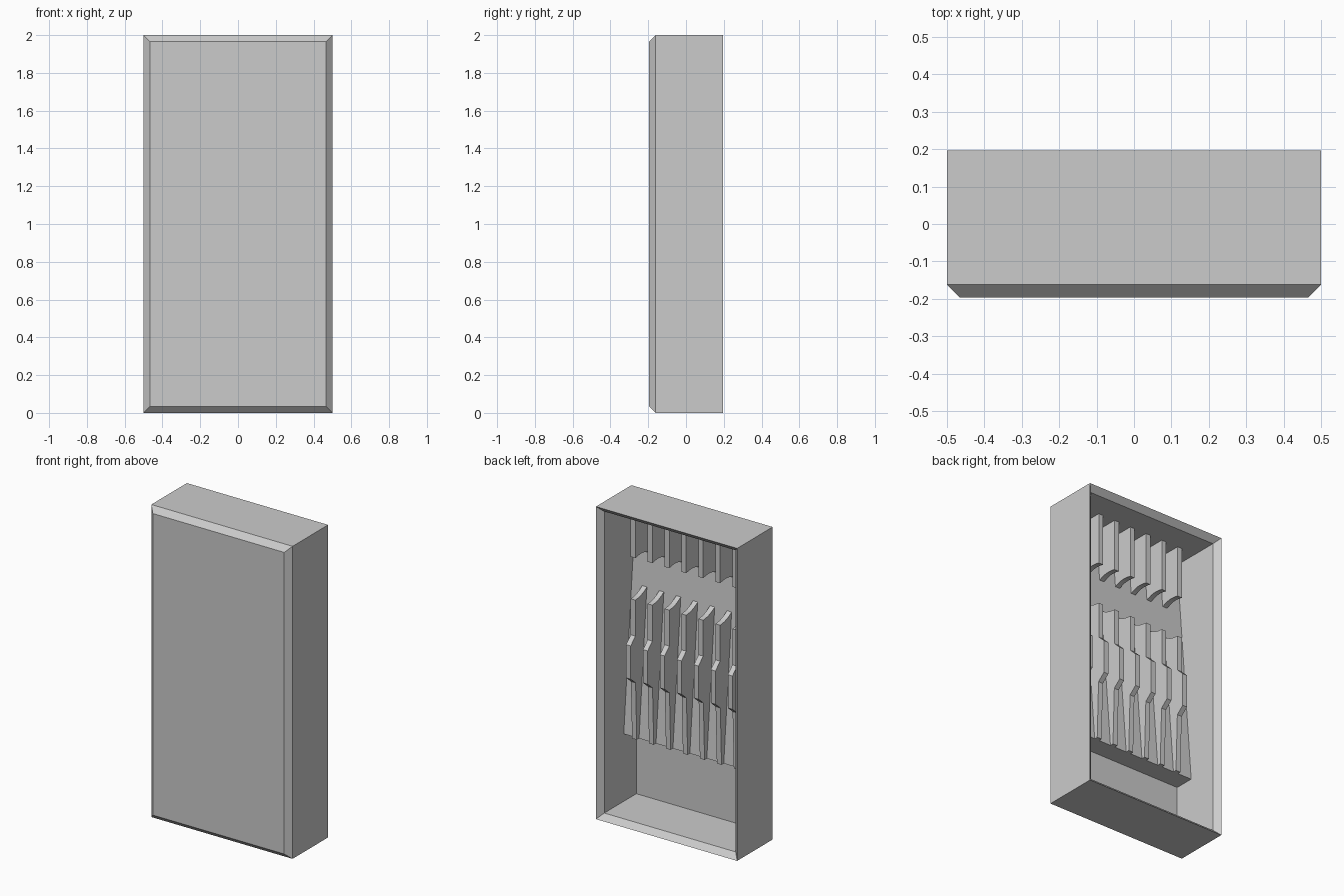
import bpy
import bmesh
from math import sin, pi

cube = bpy.data.objects.get("Cube")
if cube:
    bpy.data.objects.remove(cube, do_unlink=True)

grey = bpy.data.materials.new("light_grey")
grey.use_nodes = True
grey.diffuse_color = (0.6, 0.6, 0.6, 1)
grey.node_tree.nodes["Principled BSDF"].inputs["Base Color"].default_value = (0.6, 0.6, 0.6, 1)

WALL = 0.035            # wall thickness and chamfer size
HALF_W, HEIGHT, HALF_D = 0.5, 2.0, 0.197
FLOOR_Y = -HALF_D + WALL
CEILING = HEIGHT - WALL


def finish(name, bm):
    bmesh.ops.recalc_face_normals(bm, faces=bm.faces)
    mesh = bpy.data.meshes.new(name)
    bm.to_mesh(mesh)
    bm.free()
    mesh.materials.append(grey)
    obj = bpy.data.objects.new(name, mesh)
    bpy.context.collection.objects.link(obj)
    return obj


def loft(name, rings):
    """Skin matching rings of points and cap both ends."""
    bm = bmesh.new()
    loops = [[bm.verts.new(p) for p in ring] for ring in rings]
    for a, b in zip(loops, loops[1:]):
        for i in range(len(a)):
            j = (i + 1) % len(a)
            bm.faces.new((a[i], a[j], b[j], b[i]))
    bm.faces.new(loops[0])
    bm.faces.new(loops[-1])
    return finish(name, bm)


def extrude_x(name, profile, x0, x1):
    """Slab with a (y, z) profile between two x positions."""
    return loft(name, [[(x, y, z) for y, z in profile] for x in (x0, x1)])


def rect(inset, y):
    w, lo, hi = HALF_W - inset, inset, HEIGHT - inset
    return [(-w, y, lo), (w, y, lo), (w, y, hi), (-w, y, hi)]


def arc(start, end, bulge, steps=6):
    """Shallow curve from start to end, bowed in z."""
    return [(start[0] + (end[0] - start[0]) * i / steps,
             start[1] + (end[1] - start[1]) * i / steps + bulge * sin(pi * i / steps))
            for i in range(steps + 1)]


# Case: chamfered front, open back with chamfered rim
loft("case", [rect(WALL, -HALF_D), rect(0, FLOOR_Y), rect(0, HALF_D),
              rect(WALL, HALF_D - WALL), rect(WALL, FLOOR_Y)])

# Sloping panel inside the case
RACK_BOTTOM = 0.466
extrude_x("sloping_panel",
          [(FLOOR_Y, RACK_BOTTOM), (-0.035, RACK_BOTTOM), (FLOOR_Y, CEILING)],
          -HALF_W + WALL, HALF_W - WALL)

# Rib profiles, buried in the panel at the front
lower_profile = [(-0.1, RACK_BOTTOM), (-0.012, RACK_BOTTOM), (0.0, 0.835),
                 (0.049, 0.877), (0.049, 1.09), (0.002, 1.135)]
lower_profile += arc((0.002, 1.365), (-0.13, 1.415), -0.012)
upper_profile = [(FLOOR_Y, CEILING), (0.002, CEILING)]
upper_profile += arc((0.002, 1.634), (-0.14, 1.62), 0.014)

# Two rows of evenly spaced ribs
RIB_HALF = 0.0165
for i in range(7):
    x = 0.3735 - 0.12 * i
    extrude_x(f"lower_rib_{i + 1}", lower_profile, x - RIB_HALF, x + RIB_HALF)
    extrude_x(f"upper_rib_{i + 1}", upper_profile, x - RIB_HALF, x + RIB_HALF)
